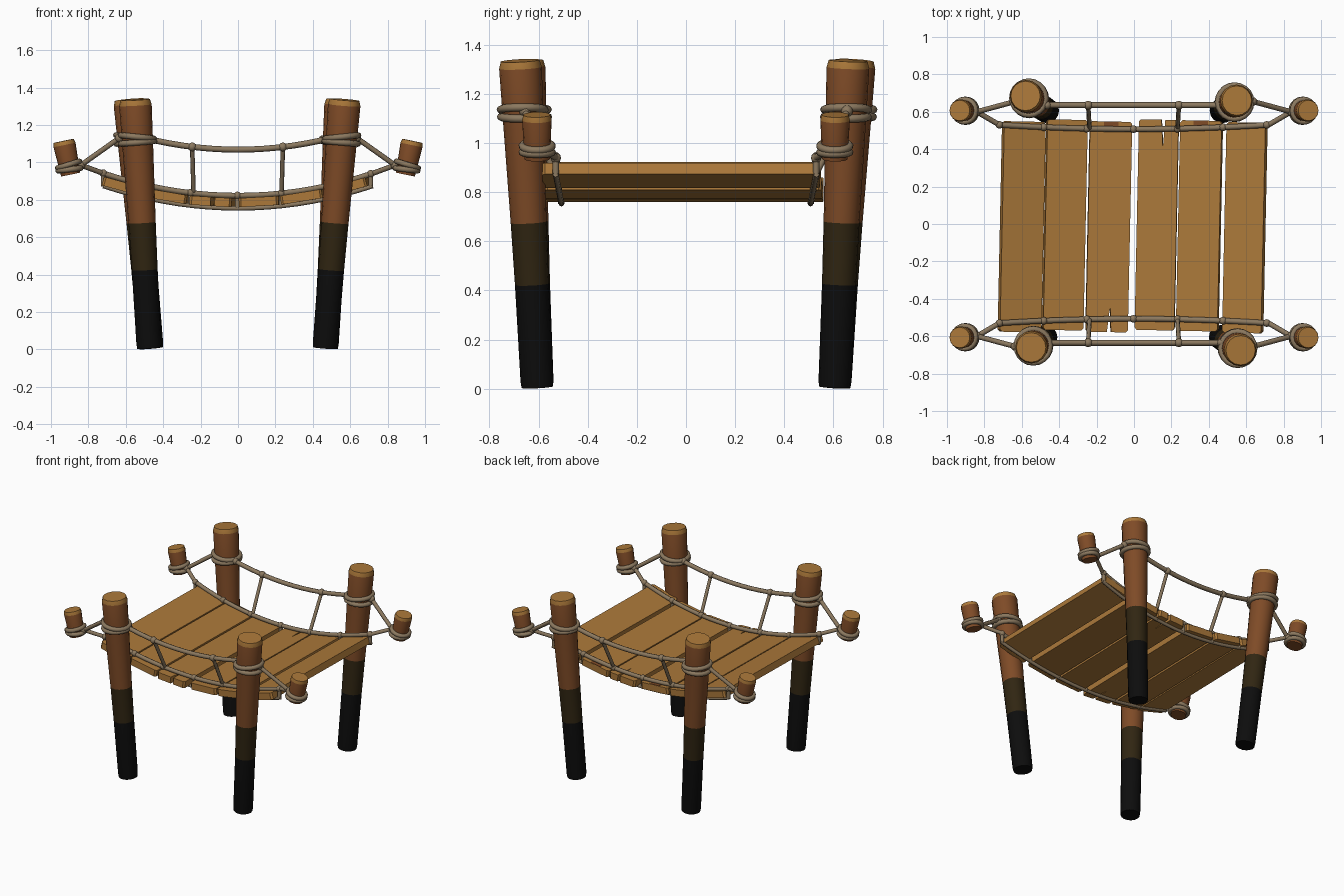
import bpy, bmesh, math
from mathutils import Vector, Matrix

if "Cube" in bpy.data.objects:
    bpy.data.objects.remove(bpy.data.objects["Cube"])


def material(name, rgb):
    m = bpy.data.materials.new(name)
    m.diffuse_color = (*rgb, 1)
    m.use_nodes = True
    m.node_tree.nodes["Principled BSDF"].inputs["Base Color"].default_value = m.diffuse_color
    return m


BLACK = material("wet black wood", (0.004, 0.004, 0.004))
OLIVE = material("damp dark wood", (0.03, 0.019, 0.006))
BROWN = material("brown bark", (0.21, 0.07, 0.02))
GOLD = material("golden cut wood", (0.41, 0.19, 0.042))
ROPE = material("rope", (0.26, 0.19, 0.115))


def finish(name, bm, mats, smooth=True):
    bmesh.ops.recalc_face_normals(bm, faces=bm.faces)
    me = bpy.data.meshes.new(name)
    bm.to_mesh(me)
    bm.free()
    for m in mats:
        me.materials.append(m)
    ob = bpy.data.objects.new(name, me)
    bpy.context.collection.objects.link(ob)
    if smooth:
        bpy.ops.object.select_all(action='DESELECT')
        ob.select_set(True)
        bpy.context.view_layer.objects.active = ob
        bpy.ops.object.shade_smooth_by_angle(angle=math.radians(35))
    return ob


def log(name, p0, p1, rings, mats, sides=16):
    """Tapered log; rings are (position along axis, radius, material of the band above)."""
    p0, p1 = Vector(p0), Vector(p1)
    rot = Vector((0, 0, 1)).rotation_difference(p1 - p0)
    bm = bmesh.new()
    loops = []
    for t, r, _ in rings:
        c = p0.lerp(p1, t)
        loops.append([bm.verts.new(c + rot @ Vector((r * math.cos(a), r * math.sin(a), 0)))
                      for a in (2 * math.pi * i / sides for i in range(sides))])
    for k in range(len(loops) - 1):
        for i in range(sides):
            j = (i + 1) % sides
            f = bm.faces.new((loops[k][i], loops[k][j], loops[k + 1][j], loops[k + 1][i]))
            f.material_index = rings[k][2]
    bm.faces.new(loops[0]).material_index = rings[0][2]
    bm.faces.new(loops[-1]).material_index = rings[-1][2]
    return finish(name, bm, mats)


def rope(name, pts, r=0.014, closed=False):
    cu = bpy.data.curves.new(name, 'CURVE')
    cu.dimensions = '3D'
    cu.bevel_depth, cu.bevel_resolution, cu.use_fill_caps = r, 2, True
    sp = cu.splines.new('POLY')
    sp.points.add(len(pts) - 1)
    for p, co in zip(sp.points, pts):
        p.co = (*co, 1)
    sp.use_cyclic_u = closed
    cu.materials.append(ROPE)
    ob = bpy.data.objects.new(name, cu)
    bpy.context.collection.objects.link(ob)
    bpy.ops.object.select_all(action='DESELECT')
    ob.select_set(True)
    bpy.context.view_layer.objects.active = ob
    bpy.ops.object.convert(target='MESH')
    bpy.ops.object.shade_smooth_by_angle(angle=math.radians(50))


def ring(name, c, radius, tilt, r=0.016):
    rot = Matrix.Rotation(tilt, 3, 'Y')
    rope(name, [Vector(c) + rot @ Vector((radius * math.cos(a), radius * math.sin(a), 0))
                for a in (2 * math.pi * i / 20 for i in range(20))], r, True)


def knot(name, c, r=0.021):
    bm = bmesh.new()
    bmesh.ops.create_uvsphere(bm, u_segments=10, v_segments=6, radius=r,
                              matrix=Matrix.Translation(c))
    finish(name, bm, [ROPE])


def deck_z(x):
    return 0.787 + 0.23 * x * x


def rail_z(x):
    return 1.068 + 0.25 * x * x


# Four leaning posts with wet feet, plus their rope wraps
for name, x0, y0, x1, y1 in (("front_left", -0.475, -0.605, -0.55, -0.66),
                             ("front_right", 0.465, -0.605, 0.57, -0.675),
                             ("back_left", -0.465, 0.605, -0.58, 0.685),
                             ("back_right", 0.47, 0.605, 0.55, 0.66)):
    p0, p1 = Vector((x0, y0, 0.007)), Vector((x1, y1, 1.335))
    log(name + "_post", p0, p1, [(0, 0.064, 0), (0.02, 0.067, 0), (0.315, 0.069, 1),
                                 (0.505, 0.073, 2), (0.8, 0.082, 2), (0.978, 0.087, 3),
                                 (1, 0.079, 3)], [BLACK, OLIVE, BROWN, GOLD])
    s = math.copysign(1, x1)
    for k, (z, tilt) in enumerate(((1.105, 0.08), (1.135, -0.1))):
        c = p0.lerp(p1, z / 1.335)
        ring(f"{name}_post_wrap_{k}", c, 0.09, tilt * s)

# Four short outer stakes, rope wraps and the anchor ropes
for sx in (-1, 1):
    for sy in (-1, 1):
        tag = ("front" if sy < 0 else "back") + ("_left" if sx < 0 else "_right")
        p0, p1 = Vector((0.895 * sx, 0.605 * sy, 0.935)), Vector((0.932 * sx, 0.607 * sy, 1.115))
        log(tag + "_stake", p0, p1, [(0, 0.052, 0), (0.88, 0.06, 1), (1, 0.055, 1)],
            [BROWN, GOLD])
        for k, (z, tilt) in enumerate(((0.962, 0.12), (0.988, 0.3))):
            ring(f"{tag}_stake_wrap_{k}", p0.lerp(p1, (z - 0.935) / 0.18), 0.061, tilt * sx, 0.015)
        tie = Vector((0.84 * sx, 0.6 * sy, 0.985))
        knot(tag + "_stake_knot", tie, 0.024)
        outer = Vector((0.635 * sx, 0.655 * sy, 1.13))
        knot(tag + "_post_knot", outer, 0.024)
        rope(tag + "_upper_anchor", [tie, outer], 0.014)
        rope(tag + "_lower_anchor", [tie, (0.72 * sx, 0.53 * sy, deck_z(0.72) + 0.035)], 0.014)

# Six deck planks following the sag, two of them split at one end
PLANKS = [(-0.6, 0.222, -0.015, 0), (-0.37, 0.215, -0.005, 0), (-0.135, 0.225, -0.015, -1),
          (0.122, 0.212, -0.005, 1), (0.35, 0.222, -0.01, 0), (0.593, 0.208, -0.02, 0)]
for n, (x, w, yc, split) in enumerate(PLANKS):
    slope = math.atan(0.46 * x)
    h, L, c = w / 2 / math.cos(slope), 0.563, 0.012
    outline = [(-h + c, -L), (h - c, -L), (h, -L + c), (h, L - c),
               (h - c, L), (-h + c, L), (-h, L - c), (-h, -L + c)]
    if split < 0:
        outline[1:1] = [(0.0, -L), (0.015, -L + 0.14), (0.022, -L)]
    elif split > 0:
        outline[5 + 0:5] = [(0.035, L), (0.025, L - 0.15), (0.015, L)]
    bm = bmesh.new()
    top = bm.faces.new([bm.verts.new((px, py, 0.024)) for px, py in outline])
    ext = bmesh.ops.extrude_face_region(bm, geom=[top])
    bmesh.ops.translate(bm, vec=(0, 0, -0.048),
                        verts=[v for v in ext["geom"] if isinstance(v, bmesh.types.BMVert)])
    place = (Matrix.Translation((x, yc, deck_z(x))) @ Matrix.Rotation(math.radians(-1.2), 4, 'Z')
             @ Matrix.Rotation(-slope, 4, 'Y'))
    bm.transform(place)
    finish(f"plank_{n + 1}", bm, [GOLD], False)
    if n in (2, 4):   # dark chipped patch at the back end
        bm = bmesh.new()
        bmesh.ops.create_cube(bm, size=1, matrix=place @ Matrix.Translation((0.0, L - 0.016, 0.024))
                              @ Matrix.Diagonal((0.078, 0.03, 0.006, 1)))
        finish(f"plank_{n + 1}_chip", bm, [BROWN], False)

# Ropes along both sides
for sy, side in ((-1, "front"), (1, "back")):
    xs = [-0.72 + 1.44 * i / 18 for i in range(19)]
    yl = lambda x: sy * (0.507 + 0.045 * x * x)
    rope(side + "_deck_rope_top", [(x, yl(x), deck_z(x) + 0.035) for x in xs], 0.015)
    rope(side + "_deck_rope_bottom", [(x, yl(x), deck_z(x) - 0.033) for x in xs], 0.012)
    # lashings in the gaps between planks
    for k, x in enumerate((-0.72, -0.483, -0.253, -0.003, 0.232, 0.476, 0.71)):
        z = deck_z(x)
        knot(f"{side}_lashing_knot_{k}", (x, yl(x), z + 0.036), 0.021)
        rope(f"{side}_lashing_{k}", [(x, yl(x), z + 0.035), (x, yl(x), z - 0.036)], 0.013)
    # sagging handrail and its hangers
    rope(side + "_handrail", [(x, sy * 0.635, rail_z(x))
                              for x in (-0.5 + i / 14 for i in range(15))], 0.016)
    for x in (-0.5, 0.5):
        knot(f"{side}_rail_knot_{'left' if x < 0 else 'right'}",
             (x * 0.93, sy * 0.635, rail_z(x * 0.93)), 0.022)
    for x in (-0.245, 0.24):
        tag = f"{side}_hanger_{'left' if x < 0 else 'right'}"
        knot(tag + "_knot", (x, sy * 0.635, rail_z(x)), 0.024)
        rope(tag, [(x, sy * 0.635, rail_z(x)), (x * 0.97, yl(x), deck_z(x) + 0.035)], 0.012)
